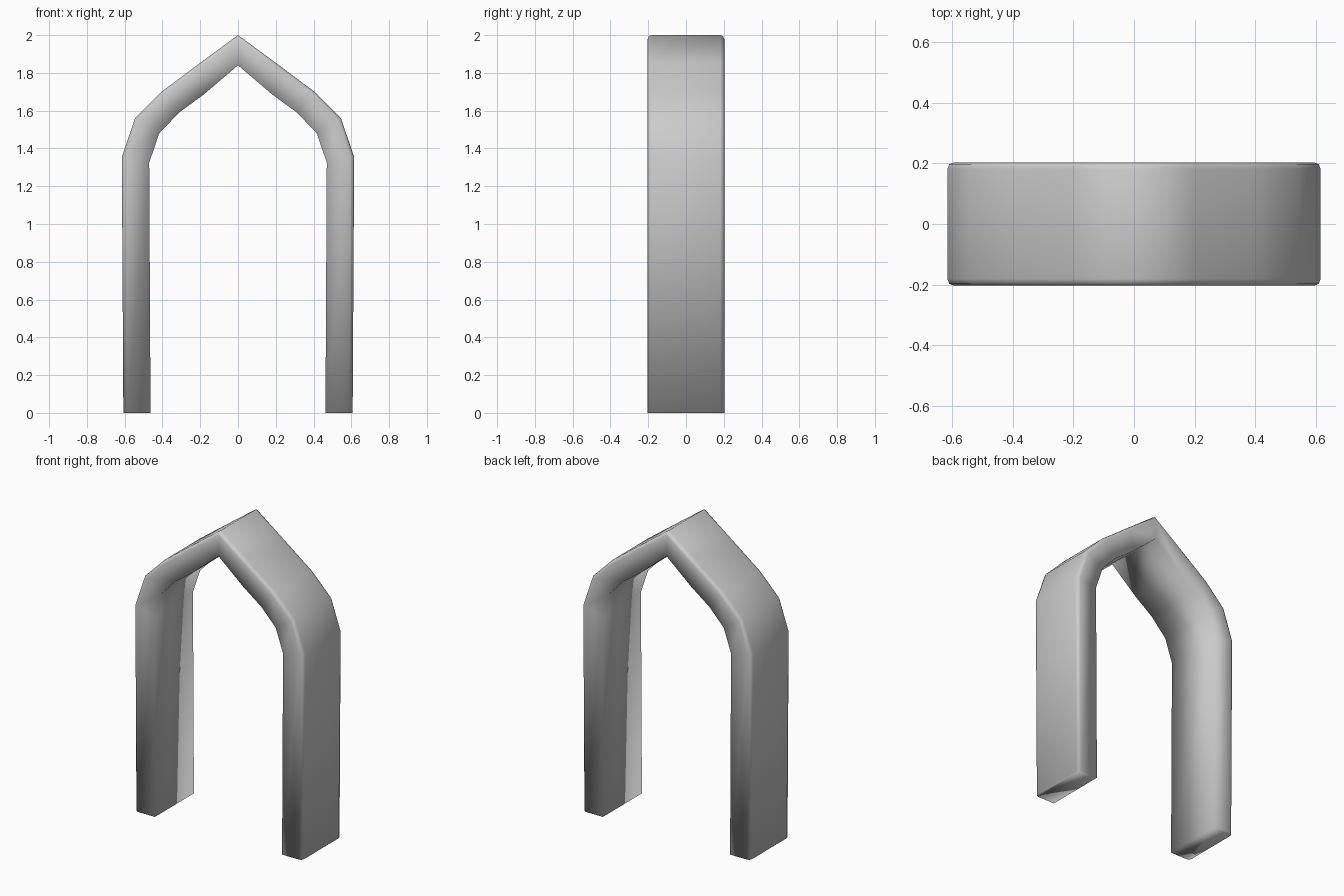
import bpy, bmesh

if "Cube" in bpy.data.objects:
    bpy.data.objects.remove(bpy.data.objects["Cube"])

# Half profile of the pointed arch: (outer x, outer z, inner x, inner z)
half = [
    (0.607, 0.00, 0.463, 0.00),
    (0.615, 1.355, 0.470, 1.325),
    (0.545, 1.56, 0.417, 1.48),
    (0.405, 1.70, 0.312, 1.59),
    (0.20, 1.853, 0.182, 1.685),
]
stations = half + [(0, 2.0, 0, 1.84)]
stations += [(-a, b, -c, d) for a, b, c, d in reversed(half)]

# Cross-section: (blend from inner to outer, y); sharp inside, rounded outside
D = 0.203
section = [(0, -D), (0.86, -D), (0.96, -D + 0.006), (1, -D + 0.022)]
section += [(t, -y) for t, y in reversed(section)]

# Sweep the section along the arch
bm = bmesh.new()
rings = []
for ox, oz, ix, iz in stations:
    rings.append([bm.verts.new((ix + (ox - ix) * t, y, iz + (oz - iz) * t))
                  for t, y in section])
n = len(section)
for a, b in zip(rings, rings[1:]):
    for i in range(n):
        j = (i + 1) % n
        bm.faces.new((a[i], a[j], b[j], b[i]))

# Feet
bm.faces.new(rings[0])
bm.faces.new(rings[-1])
bmesh.ops.recalc_face_normals(bm, faces=bm.faces)
for f in bm.faces:
    f.smooth = True

mesh = bpy.data.meshes.new("pointed_arch")
bm.to_mesh(mesh)
bm.free()
arch = bpy.data.objects.new("pointed_arch", mesh)
bpy.context.collection.objects.link(arch)
